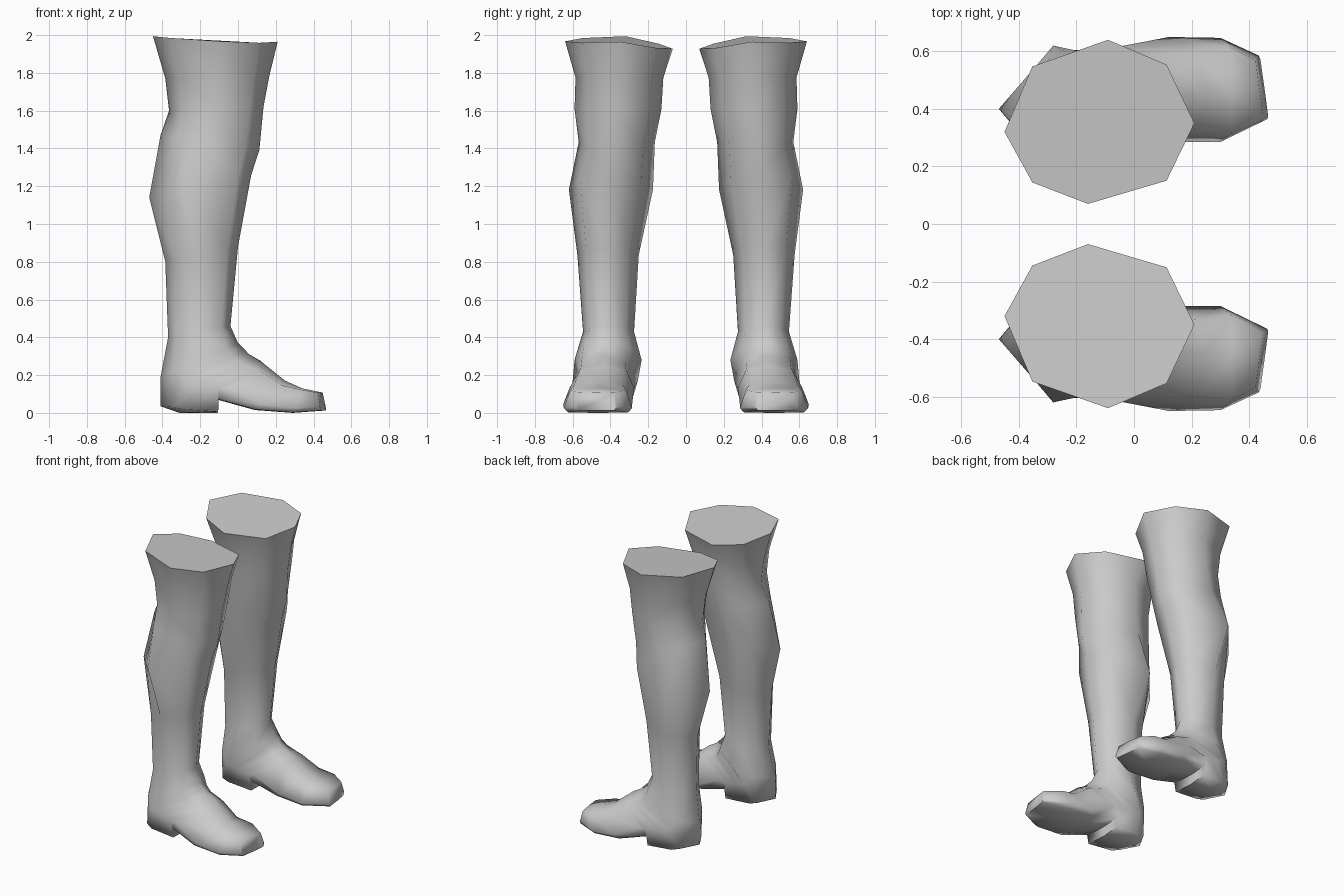
import bpy, bmesh, math

if "Cube" in bpy.data.objects:
    bpy.data.objects.remove(bpy.data.objects["Cube"])

leather = bpy.data.materials.new("grey leather")
leather.diffuse_color = (0.6, 0.6, 0.6, 1)
leather.use_nodes = True
leather.node_tree.nodes["Principled BSDF"].inputs["Base Color"].default_value = leather.diffuse_color

# Sections from knee rim to toe: front/instep point (x, z), back/sole point (x, z),
# y of the outer side, inner side, front and back
LEG = [
    (0.21, 1.965, -0.45, 2.00, -0.64, -0.07, -0.35, -0.32),
    (0.165, 1.78, -0.385, 1.77, -0.585, -0.12, -0.36, -0.33),
    (0.135, 1.62, -0.365, 1.60, -0.59, -0.13, -0.37, -0.33),
    (0.113, 1.39, -0.41, 1.47, -0.568, -0.165, -0.39, -0.36),
    (0.07, 1.26, -0.47, 1.14, -0.62, -0.175, -0.40, -0.40),
    (0.00, 0.88, -0.385, 0.80, -0.575, -0.25, -0.42, -0.42),
    (-0.04, 0.46, -0.37, 0.40, -0.545, -0.275, -0.42, -0.41),
]
LEG_BOX = [0, 0, -0.1, -0.2, -0.5, -0.1, 0]           # squareness at the back
LEG_FRONT = [0, 0, 0, 0, 0.1, 0, 0]                   # squareness at the shin
LEG_DROP = [0, 0, 0, 0.1, 0.3, 0.1, 0]                # how far back the widest point sits
# The foot sections fan round the heel, then run forward to the toe
FOOT = [
    (0.00, 0.37, -0.41, 0.19, -0.59, -0.235, -0.43, -0.43),
    (0.03, 0.34, -0.41, 0.035, -0.60, -0.255, -0.43, -0.43),
    (0.06, 0.31, -0.31, 0.00, -0.605, -0.27, -0.43, -0.435),
    (0.12, 0.275, -0.11, 0.00, -0.61, -0.275, -0.43, -0.44),
    (0.15, 0.25, -0.11, 0.07, -0.615, -0.275, -0.44, -0.45),
    (0.25, 0.17, 0.09, 0.015, -0.65, -0.285, -0.45, -0.465),
    (0.34, 0.13, 0.29, 0.00, -0.647, -0.285, -0.46, -0.465),
    (0.45, 0.11, 0.468, 0.012, -0.585, -0.365, -0.475, -0.475),
]
SOLE_BOX = [-0.2, -0.1, 0.6, 0.85, 0.85, 0.9, 0.9, 0.9]   # squareness at the sole
TOP_BOX = [0, 0, 0, 0, 0, 0, 0.6, 0.8]                    # squareness at the instep
SIDE_DROP = [0, 0, 0, 0, 0, 0.6, 0.6, 0.6]                # how low the widest point sits
HEEL_SIDE = [(-0.27, 0.17), (-0.2, 0.145), (-0.105, 0.13), (-0.06, 0.135)]


def ring(section, sole=0.0, top=0.0, drop=0.0):
    """Eight points round one section, starting at the front."""
    tx, tz, bx, bz, outer, inner, front, back = section
    points = []
    for k in range(8):
        c, s = math.cos(k * math.pi / 4), math.sin(k * math.pi / 4)
        if k % 2:
            box = top if c > 0 else sole
            c *= 1 + 0.41 * box
            s *= 1 + 0.25 * box
        elif k in (2, 6):
            c = -drop
        t = (c + 1) / 2
        y_mid = front * t + back * (1 - t)
        side = inner if s > 0 else outer
        y = y_mid + (side - y_mid) * abs(s)
        points.append([bx + (tx - bx) * t, y, bz + (tz - bz) * t])
    return points


def build_boot(name, sign):
    rings = [ring(*args) for args in zip(LEG, LEG_BOX, LEG_FRONT, LEG_DROP)]
    rings += [ring(*args) for args in zip(FOOT, SOLE_BOX, TOP_BOX, SIDE_DROP)]
    # Knee rim is slightly twisted, and dips towards the inner side
    rings[0][2][0] -= 0.04
    rings[0][6][0] += 0.03
    for p in rings[0]:
        p[2] -= 0.055 * max(0, (p[1] + 0.35) / 0.28) + 0.015 * max(0, (-0.35 - p[1]) / 0.28)
    # Heel block has upright sides and a level base
    first = len(LEG) + 1
    for r, (x, z) in zip(rings[first:], HEEL_SIDE):
        for k in (2, 6):
            r[k][0], r[k][2] = x, z
    for k in (3, 5):
        rings[first][k][2] = 0.03
    # Toe end is swept back on the outer side
    for p in rings[-1]:
        p[0] -= 0.03 * (-0.365 - p[1]) / 0.22
    bm = bmesh.new()
    loops = [[bm.verts.new((x, y * sign, z)) for x, y, z in r] for r in rings]
    for a, b in zip(loops, loops[1:]):
        for i in range(8):
            j = (i + 1) % 8
            bm.faces.new((a[i], a[j], b[j], b[i]))
    bm.faces.new(loops[0])      # closed knee opening
    bm.faces.new(loops[-1])     # toe cap
    bmesh.ops.recalc_face_normals(bm, faces=bm.faces)
    mesh = bpy.data.meshes.new(name)
    bm.to_mesh(mesh)
    bm.free()
    mesh.materials.append(leather)
    boot = bpy.data.objects.new(name, mesh)
    bpy.context.collection.objects.link(boot)
    bpy.ops.object.select_all(action='DESELECT')
    boot.select_set(True)
    bpy.context.view_layer.objects.active = boot
    bpy.ops.object.shade_smooth_by_angle(angle=math.radians(80))


build_boot("right_boot", 1)
build_boot("left_boot", -1)
